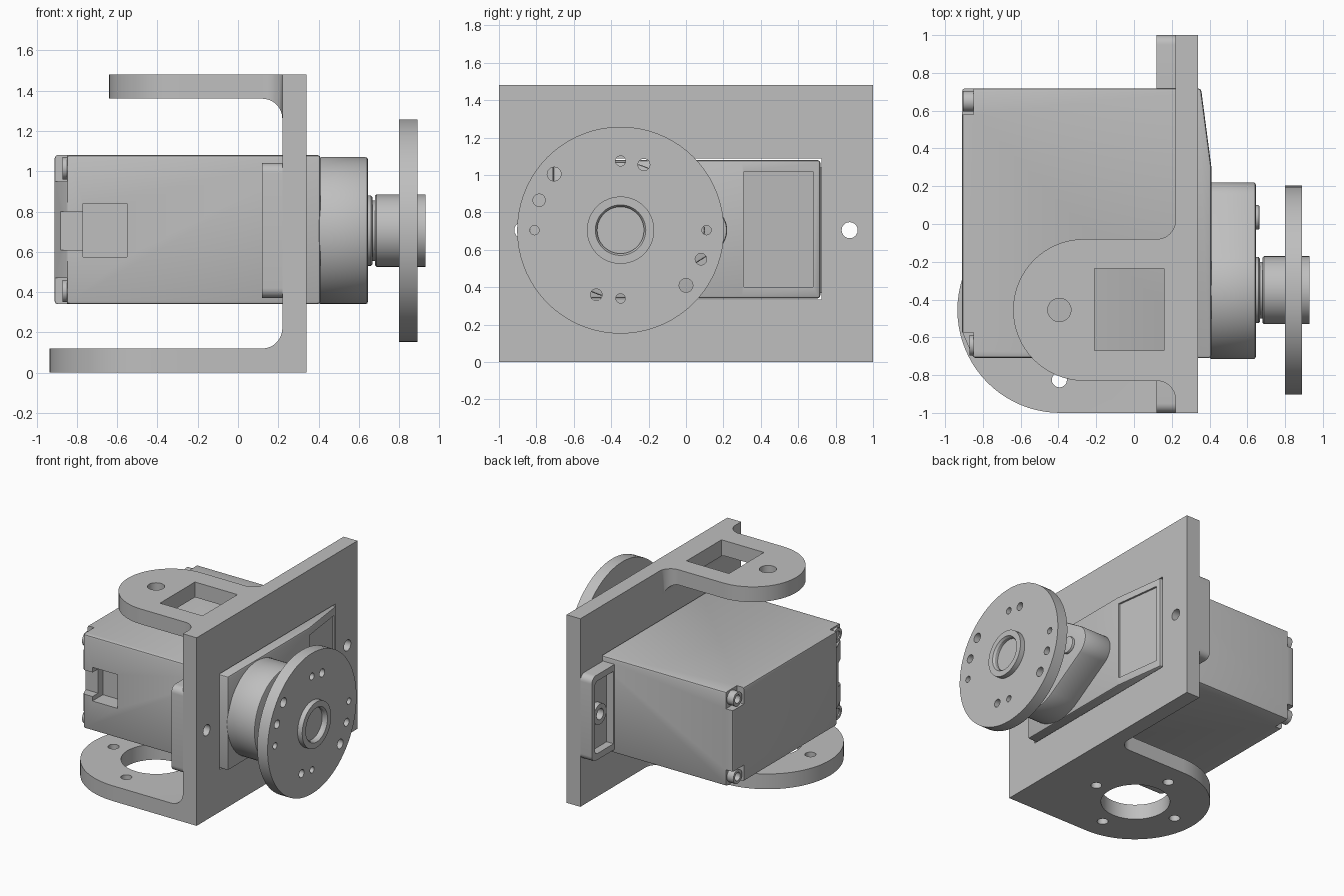
import bpy, bmesh, math

if "Cube" in bpy.data.objects:
    bpy.data.objects.remove(bpy.data.objects["Cube"])

GREY = bpy.data.materials.new("plain grey")
GREY.diffuse_color = (0.52, 0.52, 0.52, 1)
GREY.use_nodes = True
GREY.node_tree.nodes["Principled BSDF"].inputs["Base Color"].default_value = GREY.diffuse_color
CY, CZ = -0.35, 0.705      # output shaft axis (y, z)
AY = -0.455                # arm centre line (y)


def finish(name, bm):
    bmesh.ops.recalc_face_normals(bm, faces=bm.faces)
    me = bpy.data.meshes.new(name)
    bm.to_mesh(me)
    bm.free()
    me.materials.append(GREY)
    ob = bpy.data.objects.new(name, me)
    bpy.context.collection.objects.link(ob)
    return ob


def prism(name, pts, axis, lo, hi):
    """Extrude a 2D outline along an axis: x takes (y,z), y takes (x,z), z takes (x,y)."""
    put = {'x': lambda a, b, t: (t, a, b), 'y': lambda a, b, t: (a, t, b),
           'z': lambda a, b, t: (a, b, t)}[axis]
    bm = bmesh.new()
    low = [bm.verts.new(put(a, b, lo)) for a, b in pts]
    high = [bm.verts.new(put(a, b, hi)) for a, b in pts]
    bm.faces.new(low)
    bm.faces.new(high)
    n = len(pts)
    for i in range(n):
        j = (i + 1) % n
        bm.faces.new((low[i], low[j], high[j], high[i]))
    return finish(name, bm)


def arc(cx, cy, r, a0, a1, n=12):
    return [(cx + r * math.cos(math.radians(a0 + (a1 - a0) * i / n)),
             cy + r * math.sin(math.radians(a0 + (a1 - a0) * i / n))) for i in range(n + 1)]


def disc(name, cx, cy, r, axis, lo, hi, n=32):
    return prism(name, arc(cx, cy, r, 0, 360, n)[:-1], axis, lo, hi)


def box(name, x0, x1, y0, y1, z0, z1):
    return prism(name, [(x0, y0), (x1, y0), (x1, y1), (x0, y1)], 'z', z0, z1)


def apply(ob, mod):
    bpy.context.view_layer.objects.active = ob
    bpy.ops.object.modifier_apply(modifier=mod.name)


def boolean(ob, *cutters, op='DIFFERENCE'):
    for c in cutters:
        m = ob.modifiers.new("cut", 'BOOLEAN')
        m.operation, m.solver, m.object = op, 'EXACT', c
        apply(ob, m)
        bpy.data.objects.remove(c)


def bevel(ob, width, segments=2):
    m = ob.modifiers.new("bevel", 'BEVEL')
    m.width, m.segments, m.limit_method = width, segments, 'ANGLE'
    m.angle_limit = math.radians(40)
    apply(ob, m)


def hole(a, b, r, axis, lo, hi, n=20):
    return disc("cutter", a, b, r, axis, lo, hi, n)


# Bracket plate with the body opening and two screw holes
plate = box("bracket_plate", 0.22, 0.34, -1, 1, 0, 1.48)
boolean(plate, box("cutter", 0.1, 0.5, -0.715, 0.725, 0.333, 1.087),
        *[hole(s * 0.875, CZ, 0.043, 'x', 0.1, 0.5) for s in (1, -1)])


def arm(name, plan, flip):
    """Plan outline intersected with a side profile that has a fillet at the plate."""
    side = ([(-1.2, 1.48), (0.3, 1.48), (0.3, 1.26)]
            + arc(0.12, 1.26, 0.1, 0, 90) + [(-1.2, 1.36)])
    if flip:
        side = [(x, 1.48 - z) for x, z in side]
    ob = prism(name, plan, 'z', -0.2, 1.7)
    boolean(ob, prism("cutter", side, 'y', -1.3, 1.3), op='INTERSECT')
    return ob


# Top arm: narrow tongue with fillets on both sides
R = 0.375
top = arm("top_arm", arc(-0.265, AY, R, 90, 270, 32) + arc(0.12, AY - R - 0.1, 0.1, 90, 0)
          + arc(0.12, AY + R + 0.1, 0.1, 0, -90), False)
boolean(top, box("cutter", -0.21, 0.16, -0.67, -0.235, 1.0, 1.6),
        hole(-0.395, AY, 0.062, 'z', 1.2, 1.6))

# Bottom arm: wide tongue with a bearing hole and four screw holes
R = 0.545
bottom = arm("bottom_arm", arc(-0.39, AY, R, 90, 270, 40) + [(0.22, -1)]
             + arc(0.12, AY + R + 0.1, 0.1, 0, -90), True)
boolean(bottom, hole(-0.395, AY, 0.25, 'z', -0.1, 0.3, 48),
        *[hole(-0.395 + dx * 0.37, AY + dy * 0.37, 0.04, 'z', -0.1, 0.3)
          for dx, dy in ((1, 0), (-1, 0), (0, 1), (0, -1))])

# Motor body with sloped front panel and chamfered rear edge
body = prism("motor_body", [(-0.91, 0.718), (0.355, 0.718), (0.41, 0.3), (0.41, -0.71),
                            (-0.85, -0.71), (-0.91, -0.57)], 'z', 0.34, 1.08)
bevel(body, 0.015)
slope = lambda y: 0.41 - 0.055 * (y - 0.3) / 0.418
label = [(slope(0.31) - 0.015, 0.31), (slope(0.68) - 0.015, 0.68), (0.5, 0.68), (0.5, 0.31)]
boolean(body, prism("cutter", label, 'z', 0.40, 1.02),
        box("cutter", -0.77, -0.55, -0.8, -0.58, 0.575, 0.84),   # socket
        box("cutter", -1.0, -0.71, -0.8, -0.64, 0.61, 0.80))     # cable channel

# Rear corner notches with screw bosses
for y0, y1, tip in ((0.58, 0.8, -0.905), (-0.8, -0.575, -0.87)):
    for z0, z1 in ((0.2, 0.47), (0.95, 1.2)):
        boolean(body, box("cutter", -1, -0.85, y0, y1, z0, z1))
        cy = 0.65 if y0 > 0 else -0.642
        cz = 0.405 if z0 < 0.5 else 1.015
        boss = disc("rear_screw_boss", cy, cz, 0.055, 'x', tip, -0.84)
        boolean(boss, hole(cy, cz, 0.033, 'x', -1, -0.86))

# Mounting ears: rounded rim, pocket and screw ring
for s, side in ((1, "back"), (-1, "front")):
    def ear_outline(y0, y1, z0, z1, r):
        pts = ([(y0, z0)] + arc(y1 - r, z0 + r, r, -90, 0, 6)
               + arc(y1 - r, z1 - r, r, 0, 90, 6) + [(y0, z1)])
        return [(s * y, z) for y, z in pts]
    ear = prism(side + "_mounting_ear", ear_outline(0.70, 1, 0.37, 1.04, 0.05), 'x', 0.12, 0.22)
    boolean(ear, prism("cutter", ear_outline(0.73, 0.96, 0.42, 0.99, 0.03), 'x', 0, 0.18),
            hole(s * 0.875, CZ, 0.043, 'x', 0, 0.4))
    ring = disc(side + "_ear_screw_ring", s * 0.875, CZ, 0.08, 'x', 0.135, 0.185)
    boolean(ring, hole(s * 0.875, CZ, 0.043, 'x', 0, 0.4))

# Teardrop gear housing and its small pin
a = math.degrees(math.acos((0.365 - 0.13) / 0.44))
housing = prism("gear_housing", arc(CY, CZ, 0.365, a, 360 - a, 48)
                + arc(0.09, CZ, 0.13, -a, a, 16), 'x', 0.40, 0.645)
bevel(housing, 0.012)
pin = disc("housing_pin", 0.035, CZ, 0.065, 'x', 0.63, 0.665)
bevel(pin, 0.008)

# Output hub turned about the shaft axis, with a recessed screw
profile = [(0.63, 0), (0.63, 0.175), (0.66, 0.175), (0.668, 0.165), (0.668, 0.15), (0.68, 0.15),
           (0.68, 0.172), (0.688, 0.18), (0.93, 0.18), (0.93, 0.135), (0.915, 0.125),
           (0.85, 0.125), (0.85, 0.06), (0.89, 0.06), (0.89, 0.042), (0.865, 0.042), (0.865, 0)]
bm = bmesh.new()
N = 48
rings = [[bm.verts.new((x, CY + r * math.cos(2 * math.pi * i / N),
                        CZ + r * math.sin(2 * math.pi * i / N))) for i in range(N)]
         for x, r in profile]
for p, q in zip(rings, rings[1:]):
    for i in range(N):
        j = (i + 1) % N
        bm.faces.new((p[i], p[j], q[j], q[i]))
bmesh.ops.remove_doubles(bm, verts=bm.verts, dist=1e-5)
finish("output_hub", bm)

# Output disc with its screw holes (y, z, radius)
wheel = disc("output_disc", CY, CZ, 0.553, 'x', 0.80, 0.89, 72)
holes = [(-0.35, 1.075, 0.027), (-0.225, 1.055, 0.032), (-0.705, 1.005, 0.037),
         (-0.785, 0.865, 0.033), (-0.81, 0.705, 0.025), (0.11, 0.705, 0.025),
         (0.08, 0.55, 0.031), (0.0, 0.41, 0.037), (-0.48, 0.36, 0.031), (-0.35, 0.34, 0.025)]
boolean(wheel, *[hole(y, z, r, 'x', 0.7, 1.0) for y, z, r in holes])

# Smooth the round faces, keep the edges sharp
for ob in bpy.context.scene.objects:
    bpy.ops.object.select_all(action='DESELECT')
    ob.select_set(True)
    bpy.context.view_layer.objects.active = ob
    bpy.ops.object.shade_smooth_by_angle(angle=math.radians(30))
